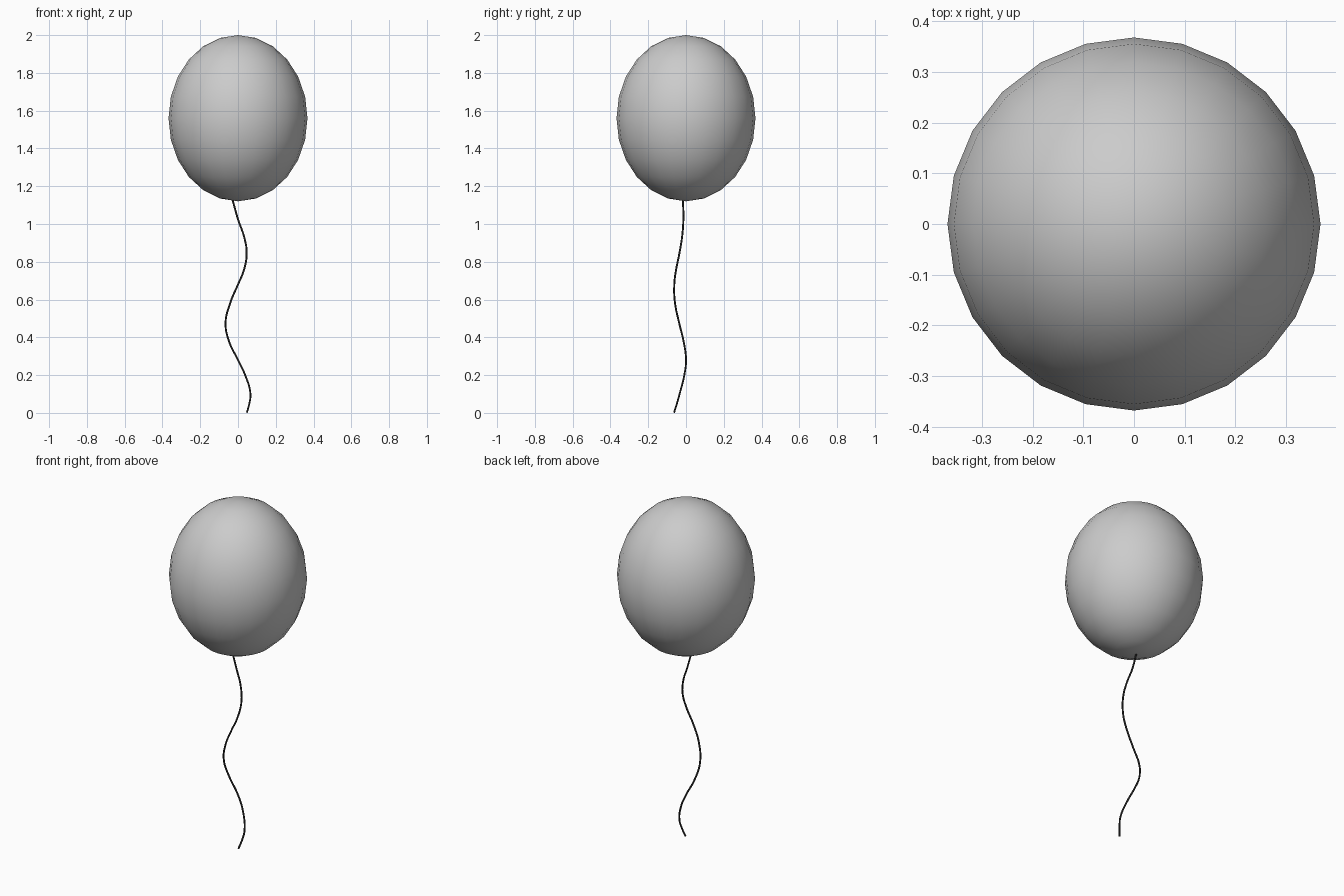
import bpy

if "Cube" in bpy.data.objects:
    bpy.data.objects.remove(bpy.data.objects["Cube"])

# Balloon body: stretched sphere
bpy.ops.mesh.primitive_uv_sphere_add(segments=24, ring_count=12, radius=1, location=(0, 0, 1.56))
balloon = bpy.context.object
balloon.name = "balloon"
balloon.scale = (0.368, 0.368, 0.44)
bpy.ops.object.transform_apply(location=False, rotation=False, scale=True)
bpy.ops.object.shade_smooth()

# String: thin wavy tube hanging from the balloon
path = [
    (-0.028, -0.016, 1.125), (0.0, -0.014, 1.025), (0.033, -0.021, 0.93),
    (0.046, -0.035, 0.845), (0.031, -0.053, 0.755), (0.0, -0.062, 0.68),
    (-0.042, -0.058, 0.58), (-0.066, -0.036, 0.475), (-0.048, -0.013, 0.38),
    (0.0, 0.0, 0.28), (0.038, -0.009, 0.20), (0.066, -0.034, 0.10),
    (0.060, -0.048, 0.05), (0.047, -0.063, 0.002),
]
curve = bpy.data.curves.new("string", 'CURVE')
curve.dimensions = '3D'
curve.bevel_depth = 0.005
curve.bevel_resolution = 2
curve.resolution_u = 6
curve.use_fill_caps = True
spline = curve.splines.new('BEZIER')
spline.bezier_points.add(len(path) - 1)
for point, co in zip(spline.bezier_points, path):
    point.co = co
    point.handle_left_type = point.handle_right_type = 'AUTO'
string = bpy.data.objects.new("string", curve)
bpy.context.collection.objects.link(string)

# Dark string colour
dark = bpy.data.materials.new("string_dark")
dark.diffuse_color = (0.02, 0.02, 0.02, 1)
dark.use_nodes = True
dark.node_tree.nodes["Principled BSDF"].inputs["Base Color"].default_value = dark.diffuse_color
curve.materials.append(dark)
